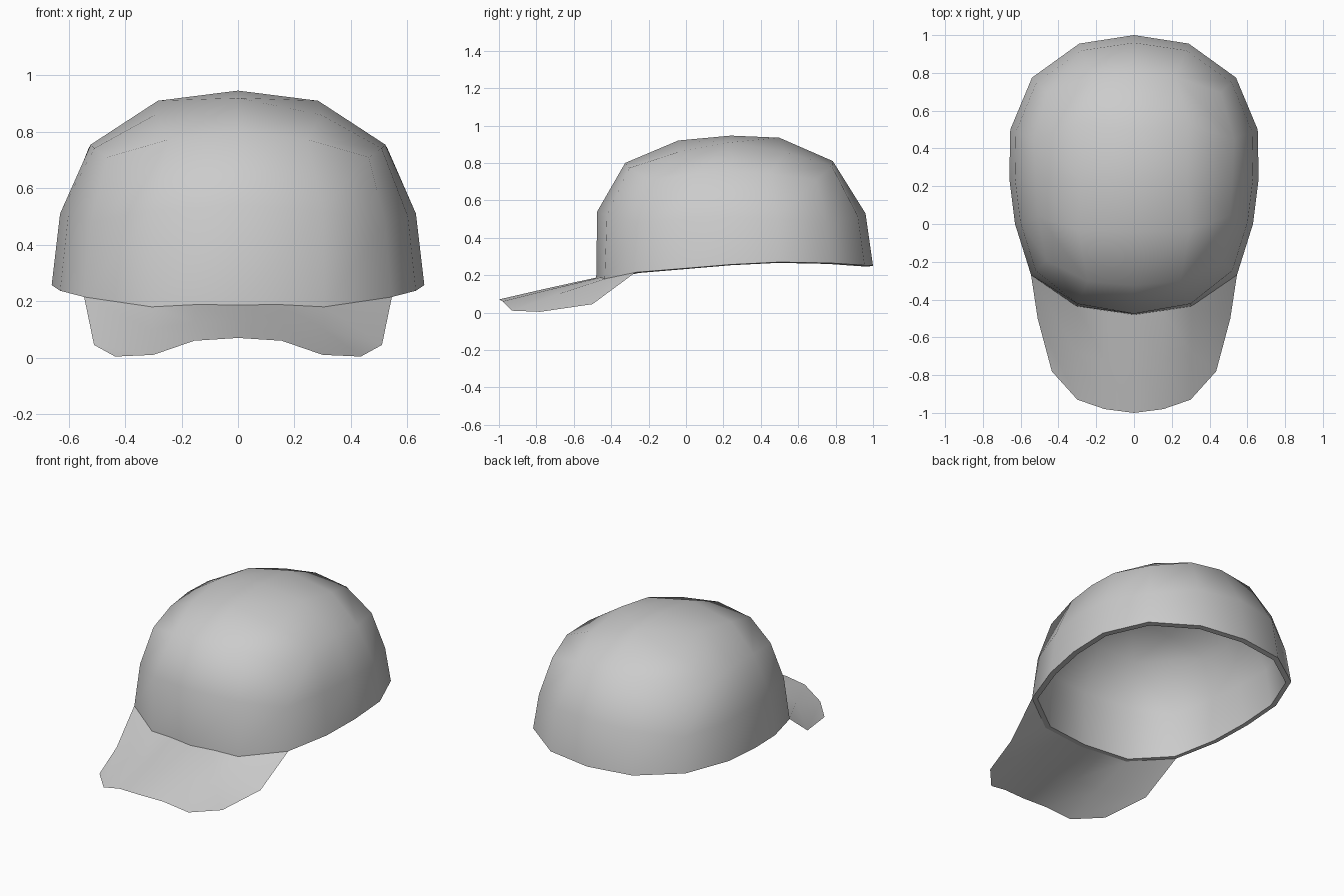
import bpy, bmesh
from mathutils import Vector

if "Cube" in bpy.data.objects:
    bpy.data.objects.remove(bpy.data.objects["Cube"])

CX, CY = 0.0, 0.24   # crown axis

# Right half of the crown's lower rim, front to back
half = [(0, -.48, .187), (.305, -.435, .18), (.545, -.27, .215), (.63, 0, .237),
        (.66, .24, .257), (.655, .5, .27), (.54, .775, .265), (.29, .955, .253),
        (0, 1, .25)]
rim = [Vector(p) for p in half] + [Vector((-x, y, z)) for x, y, z in half[-2:0:-1]]

# (scale, height) of the rings above the rim at front, side, back and corners
lower = {'f': (.993, .54), 's': (.955, .51), 'b': (.947, .53), 'c': (.955, .48)}
upper = {'f': (.785, .80), 's': (.79, .755), 'b': (.717, .81), 'c': (.85, .71)}
inner = {'f': (.39, .92), 's': (.43, .91), 'b': (.34, .935), 'c': (.54, .86)}
sides = ['f', 's', 'b', 's']


def ring_point(i, ring):
    """Point above rim vertex i, blended between side middles and corners."""
    mid = Vector(ring[sides[((i + 2) // 4) % 4 if i % 4 != 2 else 0]])
    corner = Vector(ring['c'])
    w = {0: 0, 1: .3, 2: 1, 3: .3}[i % 4]
    s, z = mid.lerp(corner, w)
    r = rim[i]
    return (CX + (r.x - CX) * s, CY + (r.y - CY) * s, z)


def finish(bm, name):
    bmesh.ops.recalc_face_normals(bm, faces=bm.faces)
    bm.normal_update()
    if sum(f.normal.z * f.calc_area() for f in bm.faces) < 0:
        bmesh.ops.reverse_faces(bm, faces=bm.faces)
    for f in bm.faces:
        f.smooth = True
    me = bpy.data.meshes.new(name)
    bm.to_mesh(me)
    bm.free()
    ob = bpy.data.objects.new(name, me)
    bpy.context.collection.objects.link(ob)
    return ob


# Crown: two wall bands closed by a 4 x 4 quad cap
bm = bmesh.new()
rings = [[bm.verts.new(p) for p in rim]]
for ring in (lower, upper):
    rings.append([bm.verts.new(ring_point(i, ring)) for i in range(16)])
for a, b in zip(rings, rings[1:]):
    for i in range(16):
        j = (i + 1) % 16
        bm.faces.new((a[i], a[j], b[j], b[i]))
top = rings[-1]
cap = {i: bm.verts.new(ring_point(i, inner)) for i in range(0, 16, 2)}
apex = bm.verts.new((CX, CY, .946))
for c in range(2, 16, 4):
    m0, m1 = c - 2, (c + 2) % 16
    bm.faces.new((top[c - 1], top[c], top[c + 1], cap[c]))
    bm.faces.new((top[m0], top[c - 1], cap[c], cap[m0]))
    bm.faces.new((top[c + 1], top[m1], cap[m1], cap[c]))
    bm.faces.new((cap[m0], cap[c], cap[m1], apex))
crown = finish(bm, "crown")
sol = crown.modifiers.new("thickness", 'SOLIDIFY')
sol.thickness = .032
sol.offset = -1
bpy.context.view_layer.objects.active = crown
crown.select_set(True)
bpy.ops.object.modifier_apply(modifier=sol.name)
bpy.ops.object.shade_smooth_by_angle(angle=1.0)

# Brim: thin curved sheet, columns running root / middle / edge, mirrored in x
cols = [((0, -.48, .187), (0, -.74, .13), (0, -1, .07)),
        ((.152, -.458, .188), (.155, -.72, .125), (.155, -.98, .06)),
        ((.305, -.435, .18), (.305, -.68, .1), (.3, -.93, .01)),
        ((.545, -.27, .215), (.51, -.5, .045), (.435, -.78, .004))]
cols = [[(-x, y, z) for x, y, z in c] for c in cols[:0:-1]] + cols
bm = bmesh.new()
grid = [[bm.verts.new(p) for p in c] for c in cols]
for a, b in zip(grid, grid[1:]):
    for k in range(2):
        bm.faces.new((a[k], b[k], b[k + 1], a[k + 1]))
finish(bm, "brim")
